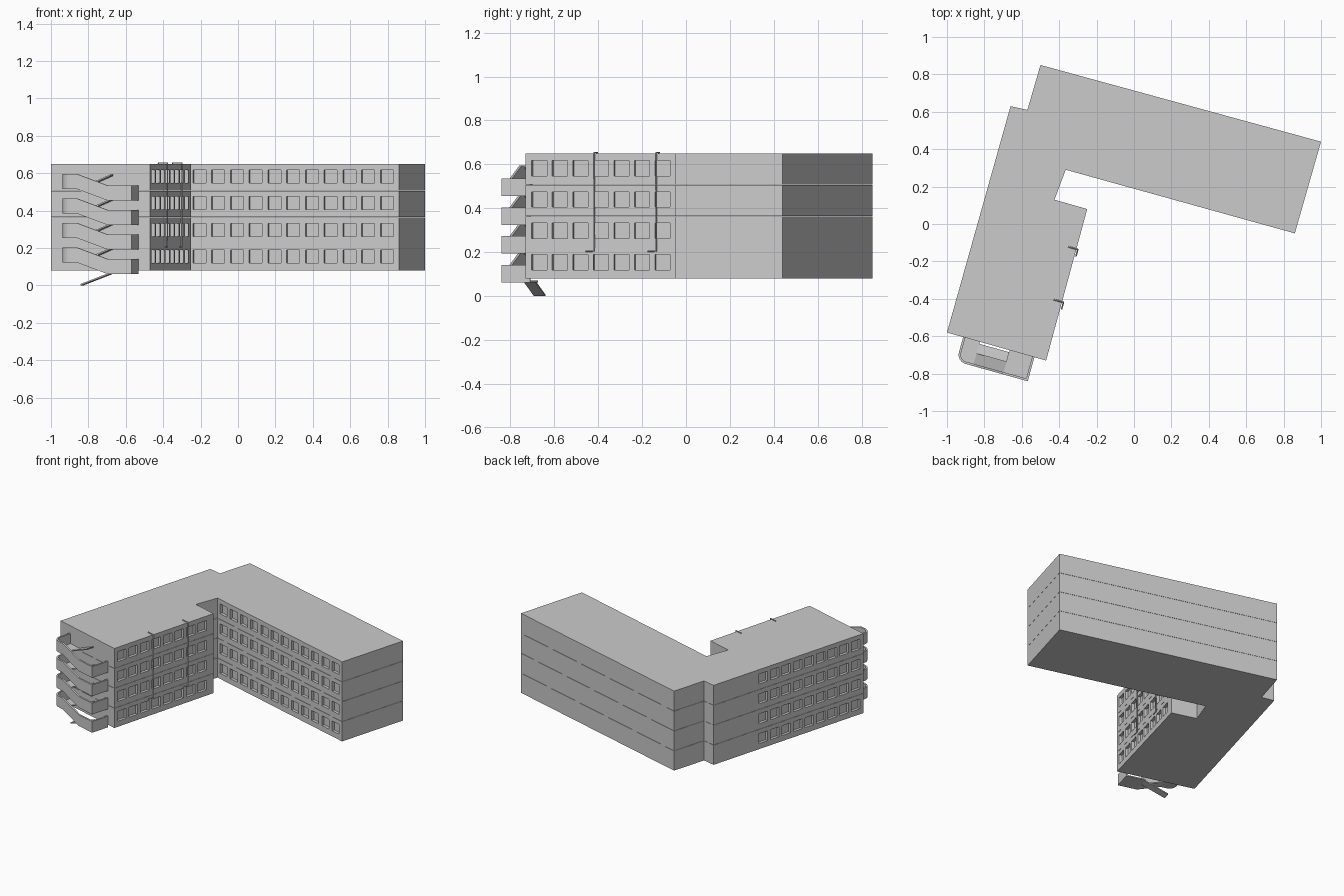
import bpy, bmesh, math
from mathutils import Matrix, Vector

if "Cube" in bpy.data.objects:
    bpy.data.objects.remove(bpy.data.objects["Cube"])

GREY = (0.6, 0.6, 0.6, 1)
mat = bpy.data.materials.new("concrete grey")
mat.use_nodes = True
mat.diffuse_color = GREY
mat.node_tree.nodes["Principled BSDF"].inputs["Base Color"].default_value = GREY

BASE, STOREY, LEVELS = 0.08, 0.1425, 4
TILT = math.radians(-15.6)


def finish(name, bm, matrix=None):
    bmesh.ops.recalc_face_normals(bm, faces=bm.faces)
    mesh = bpy.data.meshes.new(name)
    bm.to_mesh(mesh)
    bm.free()
    mesh.materials.append(mat)
    ob = bpy.data.objects.new(name, mesh)
    if matrix:
        ob.matrix_world = matrix
    bpy.context.collection.objects.link(ob)
    return ob


def prism(bm, points, offset):
    """Closed solid: a flat outline swept along an offset."""
    face = bm.faces.new([bm.verts.new(p) for p in points])
    ext = bmesh.ops.extrude_face_region(bm, geom=[face], use_keep_orig=True)
    moved = [g for g in ext["geom"] if isinstance(g, bmesh.types.BMVert)]
    bmesh.ops.translate(bm, verts=moved, vec=offset)


def box(bm, lo, hi, matrix=Matrix()):
    lo, hi = Vector(lo), Vector(hi)
    bmesh.ops.create_cube(bm, size=1, matrix=matrix @ Matrix.Translation((lo + hi) / 2)
                          @ Matrix.Diagonal((*(hi - lo), 1)))


# Building: four stacked storeys over an angled L plan, fine joint between them
plan = [(-1, -0.58), (-0.47, -0.73), (-0.25, 0.08), (-0.425, 0.13), (-0.365, 0.29),
        (0.86, -0.05), (1, 0.44), (-0.5, 0.85), (-0.57, 0.61), (-0.66, 0.63)]
bm = bmesh.new()
for i in range(LEVELS):
    z = BASE + i * STOREY
    gap = 0.0015 if i < LEVELS - 1 else 0
    prism(bm, [(x, y, z) for x, y in plan], (0, 0, STOREY - gap))
building = finish("building_storeys", bm)


# Window recesses, cut along three facades (outside lies to the right of a -> b)
def facade(bm, a, b, start, pitch, count, width=0.072, depth=0.02):
    angle = math.atan2(b[1] - a[1], b[0] - a[0])
    frame = Matrix.Translation((*a, 0)) @ Matrix.Rotation(angle, 4, "Z")
    for level in range(LEVELS):
        z = BASE + level * STOREY + 0.04
        for k in range(count):
            s = start + k * pitch
            box(bm, (s, -depth, z), (s + width, depth, z + 0.07), frame)


bm = bmesh.new()
facade(bm, plan[1], plan[2], 0.028, 0.097, 8)
facade(bm, plan[4], plan[5], 0.025, 0.104, 12)
facade(bm, plan[9], plan[0], 0.38, 0.097, 9)
cutter = finish("window_cutter", bm)
cutter.hide_render = True
cut = building.modifiers.new("windows", "BOOLEAN")
cut.operation = "DIFFERENCE"
cut.solver = "EXACT"
cut.object = cutter
bpy.context.view_layer.objects.active = building
bpy.ops.object.modifier_apply(modifier=cut.name)
bpy.data.objects.remove(cutter)

# Outside stair, built in the frame of the end wall (local -y is outward)
EAST, WEST, OUT, MID = 0.486, 0.09, 0.135, 0.066
LOW, HIGH = 0.349, 0.183          # ends of the sloping flight
RISE, STEP, RAIL, THICK = 0.06, 0.131, 0.08, 0.008
stair_frame = Matrix.Translation((*plan[0], 0)) @ Matrix.Rotation(TILT, 4, "Z")


def parapet_path(d):
    """Rail line (x, y, z) inset by d, with a rounded outer corner."""
    r = 0.05 - d
    w, o, e = WEST + d, OUT - d, EAST - d
    path = [(e, 0, 0), (e, -o, 0), (LOW, -o, 0), (HIGH, -o, RISE)]
    for k in range(7):
        a = math.pi / 12 * k
        path.append((w + r - r * math.sin(a), -o + r - r * math.cos(a), RISE))
    return path + [(w, 0, RISE)]


def parapet(bm, z):
    rings = []
    for p, q in zip(parapet_path(0), parapet_path(0.012)):
        ring = [(*p[:2], p[2]), (*q[:2], q[2]), (*q[:2], q[2] + RAIL), (*p[:2], p[2] + RAIL)]
        rings.append([bm.verts.new((x, y, h + z)) for x, y, h in ring])
    for a, b in zip(rings, rings[1:]):
        for k in range(4):
            n = (k + 1) % 4
            bm.faces.new((a[k], a[n], b[n], b[k]))
    bm.faces.new(rings[0])
    bm.faces.new(rings[-1])


def flight(bm, x0, z0, x1, z1, y0, y1):
    prism(bm, [(x0, y0, z0), (x1, y0, z1), (x1, y1, z1), (x0, y1, z0)], (0, 0, THICK))


rails, decks = bmesh.new(), bmesh.new()
for level in range(LEVELS):
    z = 0.062 + level * STEP
    parapet(rails, z)
    # landing by the door, outer flight, rounded half landing
    flight(decks, LOW, z, EAST - 0.004, z, 0, -OUT + 0.004)
    flight(decks, LOW, z, HIGH, z + RISE, -MID, -OUT + 0.004)
    half = [(HIGH, 0, RISE)] + [(HIGH, -OUT + 0.004, RISE)] + parapet_path(0.004)[4:]
    prism(decks, [(x, y, h + z) for x, y, h in half], (0, 0, THICK))
for level in range(LEVELS + 1):
    # inner flight along the wall; the lowest one reaches the ground
    z = 0.062 + level * STEP
    start = 0 if level == 0 else z - STEP + RISE
    flight(decks, HIGH, start, LOW, z, -0.012, -MID)
finish("stair_parapets", rails, stair_frame)
finish("stair_decks", decks, stair_frame)

# Downpipes: over the roof edge, down the wall, with a hooked foot
wall_angle = math.atan2(plan[2][1] - plan[1][1], plan[2][0] - plan[1][0])
wall = Matrix.Translation((*plan[1], 0)) @ Matrix.Rotation(wall_angle, 4, "Z")
for i, s in enumerate((0.325, 0.618)):
    curve = bpy.data.curves.new("downpipe", "CURVE")
    curve.dimensions = "3D"
    curve.bevel_depth = 0.004
    curve.bevel_resolution = 1
    curve.use_fill_caps = True
    spline = curve.splines.new("POLY")
    points = [(s, 0.045, 0.654), (s, -0.008, 0.654), (s, -0.008, 0.205), (s - 0.04, -0.008, 0.205)]
    spline.points.add(len(points) - 1)
    for pt, co in zip(spline.points, points):
        pt.co = (*co, 1)
    curve.materials.append(mat)
    pipe = bpy.data.objects.new("downpipe_%d" % (i + 1), curve)
    pipe.matrix_world = wall
    bpy.context.collection.objects.link(pipe)
